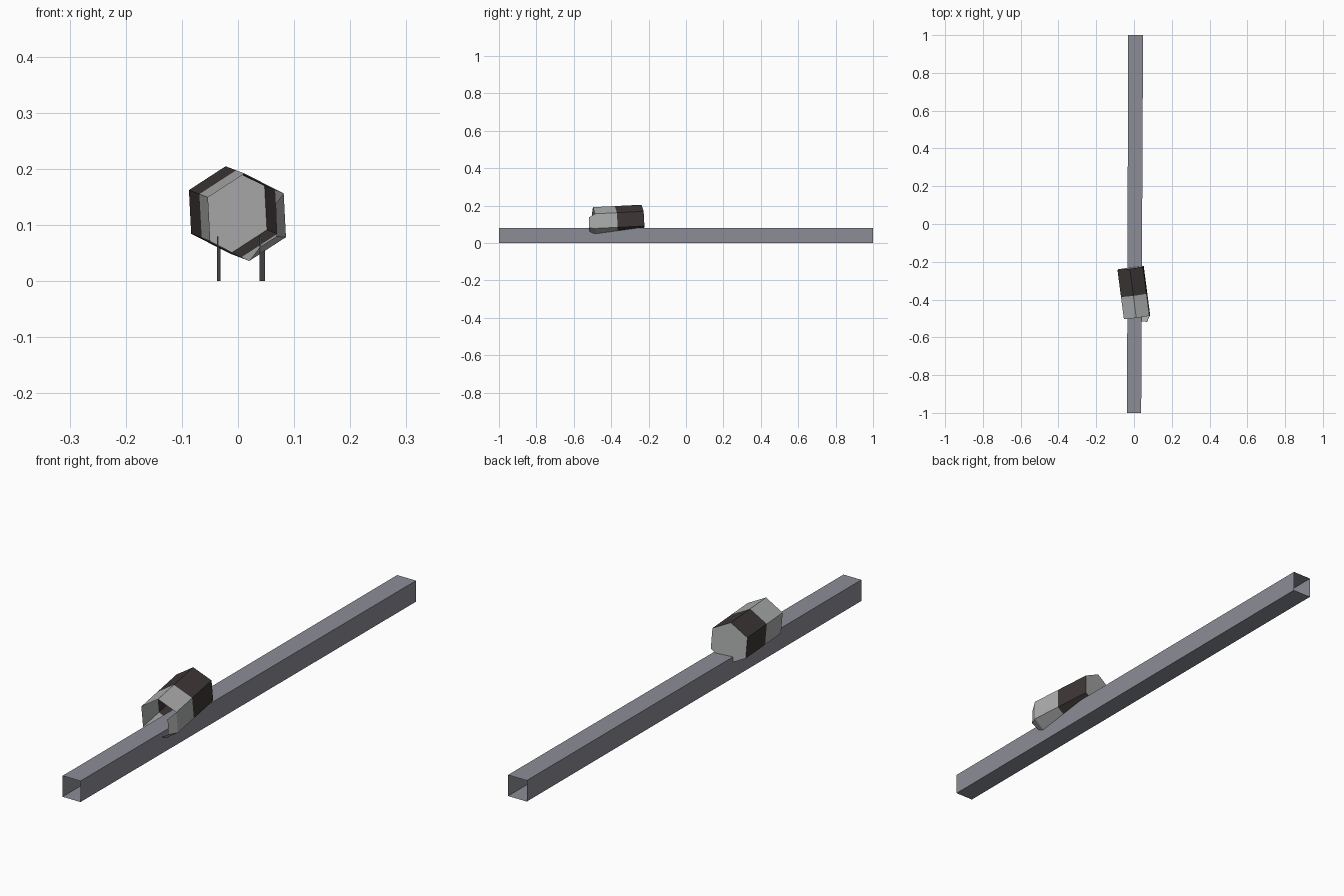
import bpy, math
from mathutils import Vector

if "Cube" in bpy.data.objects:
    bpy.data.objects.remove(bpy.data.objects["Cube"])


def material(name, rgb):
    m = bpy.data.materials.new(name)
    m.diffuse_color = (*rgb, 1)
    m.use_nodes = True
    m.node_tree.nodes["Principled BSDF"].inputs["Base Color"].default_value = m.diffuse_color
    return m


steel = material("blue grey steel", (0.26, 0.265, 0.305))
light = material("light grey", (0.42, 0.425, 0.43))
dark = material("dark brown", (0.047, 0.039, 0.037))


def build(name, verts, faces, mats, indices=None):
    me = bpy.data.meshes.new(name)
    me.from_pydata(verts, [], faces)
    for m in mats:
        me.materials.append(m)
    for p in me.polygons:
        p.material_index = indices[p.index] if indices else 0
    ob = bpy.data.objects.new(name, me)
    bpy.context.collection.objects.link(ob)
    return ob


def loft(rings):
    """Join equal rings of points into open side walls."""
    n = len(rings[0])
    verts = [v for r in rings for v in r]
    faces = [(k * n + i, k * n + (i + 1) % n, (k + 1) * n + (i + 1) % n, (k + 1) * n + i)
             for k in range(len(rings) - 1) for i in range(n)]
    return verts, faces


# long open square rail, very slightly skewed
def square(y, x0, x1):
    return [(x0, y, 0), (x1, y, 0), (x1, y, 0.08), (x0, y, 0.08)]


verts, faces = loft([square(-1, -0.037, 0.038), square(1, -0.031, 0.048)])
build("square_rail", verts, faces, [steel])

# tilted six-sided housing: open light front, dark rear
front, back = Vector((0.016, -0.493, 0.114)), Vector((-0.018, -0.233, 0.127))
axis = (back - front).normalized()
RADIUS = 0.078


def hexagon(c):
    ring = []
    for i in range(6):
        a = math.radians(93 + 60 * i)
        x, z = RADIUS * math.cos(a), RADIUS * math.sin(a)
        ring.append(c + Vector((x, -(x * axis.x + z * axis.z) / axis.y, z)))
    return ring


rings = [hexagon(front), hexagon(front.lerp(back, 0.45)), hexagon(back)]
verts, faces = loft(rings)
build("housing", verts, faces, [light, dark], [0] * 6 + [1] * 6)

# closed rear plate
build("rear_plate", rings[2], [tuple(range(6))], [light])

# bent lip on the right and lower right of the open front
low, right_low, right_up = rings[0][3], rings[0][4], rings[0][5]
lip = [low, right_low, right_up,
       Vector((0.040, -0.515, 0.062)), Vector((0.069, -0.518, 0.080)), Vector((0.067, -0.518, 0.138))]
build("front_lip", lip, [(0, 1, 4, 3), (1, 2, 5, 4)], [light])
